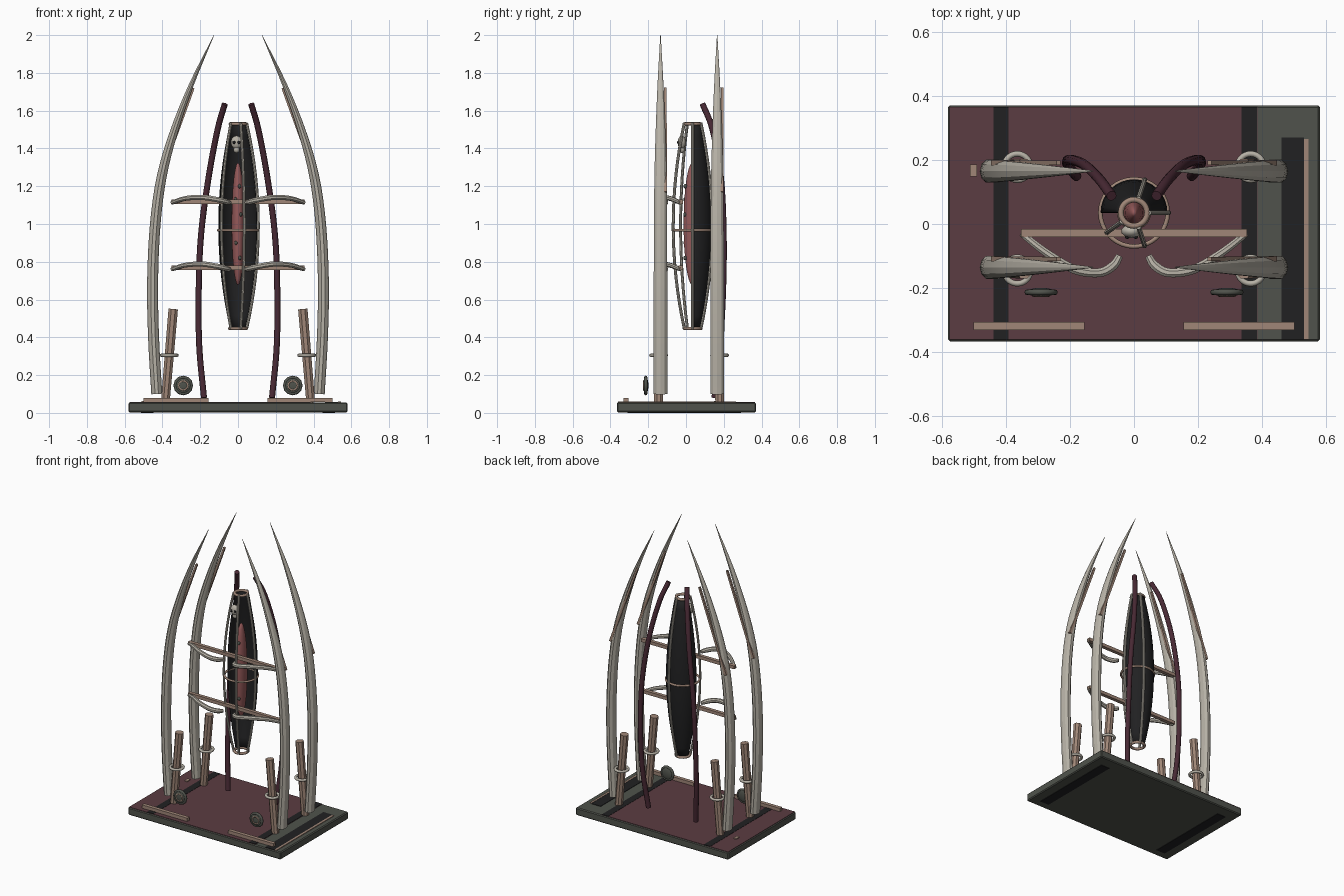
import bpy, bmesh, math
from mathutils import Vector, Matrix

if "Cube" in bpy.data.objects:
    bpy.data.objects.remove(bpy.data.objects["Cube"])

def mat(name, r, g, b):
    m = bpy.data.materials.new(name)
    m.diffuse_color = (r, g, b, 1)
    m.use_nodes = True
    m.node_tree.nodes["Principled BSDF"].inputs["Base Color"].default_value = m.diffuse_color
    return m

BONE = mat("bone grey", .47, .44, .38)
TAN = mat("tan", .35, .24, .185)
PLUM = mat("plum floor", .105, .045, .054)
CABLE = mat("dark plum", .065, .022, .034)
GREEN = mat("grey green", .08, .086, .072)
BLACK = mat("black", .015, .015, .016)
PINK = mat("flesh pink", .30, .10, .10)

def finish(name, bm, m, smooth=None):
    bmesh.ops.recalc_face_normals(bm, faces=bm.faces)
    me = bpy.data.meshes.new(name)
    bm.to_mesh(me)
    bm.free()
    me.materials.append(m)
    ob = bpy.data.objects.new(name, me)
    bpy.context.collection.objects.link(ob)
    if smooth:
        bpy.ops.object.select_all(action='DESELECT')
        ob.select_set(True)
        bpy.context.view_layer.objects.active = ob
        bpy.ops.object.shade_smooth_by_angle(angle=math.radians(smooth))
    return ob

def box(name, m, x0, x1, y0, y1, z0, z1, bevel=0):
    bm = bmesh.new()
    bmesh.ops.create_cube(bm, size=1)
    for v in bm.verts:
        v.co = ((x0 + x1) / 2 + v.co.x * (x1 - x0), (y0 + y1) / 2 + v.co.y * (y1 - y0),
                (z0 + z1) / 2 + v.co.z * (z1 - z0))
    if bevel:
        bmesh.ops.bevel(bm, geom=bm.edges[:], offset=bevel, segments=1, affect='EDGES')
    return finish(name, bm, m)

def spline(pts, n=5):
    """Catmull-Rom through points of any dimension."""
    P = [Vector(p) for p in pts]
    P = [2 * P[0] - P[1]] + P + [2 * P[-1] - P[-2]]
    out = []
    for i in range(1, len(P) - 2):
        a, b, c, d = P[i - 1:i + 3]
        for k in range(n):
            t = k / n
            out.append(.5 * (2 * b + (c - a) * t + (2 * a - 5 * b + 4 * c - d) * t * t
                             + (3 * b - a - 3 * c + d) * t ** 3))
    return out + [P[-2]]

def sweep(name, m, pts, sides=8, ref=(0, 1, 0), wide=1, smooth=40):
    """Tube through (x, y, z, radius) points; 'wide' stretches it along ref."""
    bm = bmesh.new()
    rings = []
    for i, p in enumerate(pts):
        a, b = pts[max(i - 1, 0)], pts[min(i + 1, len(pts) - 1)]
        t = (Vector(b[:3]) - Vector(a[:3])).normalized()
        u = Vector(ref)
        u = (u - t * u.dot(t)).normalized()
        w = t.cross(u)
        ring = []
        for k in range(sides):
            g = 2 * math.pi * (k + .5) / sides
            ring.append(bm.verts.new(Vector(p[:3]) + p[3] * (u * math.cos(g) * wide + w * math.sin(g))))
        rings.append(ring)
    for r, s in zip(rings, rings[1:]):
        for k in range(sides):
            bm.faces.new((r[k], r[(k + 1) % sides], s[(k + 1) % sides], s[k]))
    bm.faces.new(rings[0])
    bm.faces.new(rings[-1])
    return finish(name, bm, m, smooth)

def ring(name, m, c, R, r, n=28, axis='Z'):
    bpy.ops.mesh.primitive_torus_add(location=c, major_radius=R, minor_radius=r,
                                     major_segments=n, minor_segments=8,
                                     rotation=(math.pi / 2 if axis == 'Y' else 0, 0, 0))
    ob = bpy.context.object
    ob.name = name
    ob.data.materials.append(m)
    bpy.ops.object.shade_smooth_by_angle(angle=math.radians(50))

def ball(name, m, c, s, seg=20):
    bm = bmesh.new()
    bmesh.ops.create_uvsphere(bm, u_segments=seg, v_segments=seg * 2 // 3, radius=1,
                              matrix=Matrix.Translation(c) @ Matrix.Diagonal((*s, 1)))
    finish(name, bm, m, 60)

# Base slab with floor sheet, stripes, side pad and underside runners
box("base_slab", GREEN, -.58, .58, -.366, .37, .003, .055, .006)
box("floor_sheet", PLUM, -.575, .385, -.361, .365, .053, .057)
for x in (-.415, .36):
    box("floor_stripe", BLACK, x - .024, x + .024, -.361, .365, .054, .0585)
box("side_pad", BLACK, .46, .53, -.361, .27, .053, .058)
box("side_trim", TAN, .53, .545, -.361, .265, .053, .0595)
box("floor_peg", TAN, -.512, -.49, .148, .185, .055, .062)
for x in (-.48, .48):
    box("underside_runner", BLACK, x - .033, x + .033, -.31, .29, 0, .006)

for s in (-1, 1):
    # Front kerbs and rosettes
    a, b = sorted((s * .155, s * .5))
    box("front_kerb", TAN, a, b, -.33, -.305, .057, .08)
    ball("rosette_disc", GREEN, (s * .29, -.213, .145), (.045, .014, .045), 16)
    ring("rosette_rim", GREEN, (s * .29, -.213, .145), .043, .009, 12, 'Y')
    ring("rosette_inner_ring", TAN, (s * .29, -.222, .145), .024, .005, 12, 'Y')

    for y, py in ((-.135, -.145), (.165, .178)):
        # Curved tusk
        tusk = [(.43, y, .10, .029), (.447, y, .4, .029), (.452, y, .7, .029), (.438, y, 1.0, .028),
                (.404, y, 1.25, .026), (.342, y, 1.48, .021), (.25, y, 1.73, .013), (.127, y, 2.0, .001)]
        sweep("tusk", BONE, spline([(s * p[0],) + p[1:] for p in tusk], 4), 10, wide=1.3, smooth=25)
        # Tan splint behind the upper tusk
        sweep("tusk_splint", TAN, [(s * .438, y + .026, 1.17, .012), (s * .236, y + .026, 1.72, .009)],
              4, smooth=None)
        # Leaning post with collar
        sweep("post", TAN, [(s * .385, py, .055, .025), (s * .343, py, .55, .027)], 8, smooth=25)
        ring("post_collar", BONE, (s * .364, py, .305), .041, .009)

    # Rear cable
    cable = [(.18, .15, .08, .016), (.205, .18, .35, .016), (.208, .197, .65, .016), (.195, .2, .95, .016),
             (.155, .185, 1.25, .016), (.108, .14, 1.5, .016), (.07, .088, 1.635, .016)]
    sweep("rear_cable", CABLE, spline([(s * p[0],) + p[1:] for p in cable]), 10)

    # Bowed arms
    for z in (1.113, .76):
        arm = [(.35, -.03, z, .011), (.28, -.085, z + .022, .013), (.19, -.14, z + .028, .015),
               (.11, -.152, z + .016, .015), (.065, -.13, z + .005, .015), (.045, -.1, z, .012)]
        sweep("bowed_arm", BONE, spline([(s * p[0],) + p[1:] for p in arm]), 8, ref=(0, 0, 1))

# Straight cross bars
for z in (1.118, .768):
    box("cross_bar", TAN, -.353, .353, -.04, -.016, z - .011, z + .011)

# Pod: half shell open to the front
CY, CZ, H = .035, .99, .545
def pod_r(z):
    return .04 + .062 * (1 - ((z - CZ) / H) ** 2)
bm = bmesh.new()
rows = []
for i in range(17):
    z = CZ - H + 2 * H * i / 16
    rows.append([bm.verts.new((pod_r(z) * math.cos(math.pi * k / 16),
                               CY + pod_r(z) * math.sin(math.pi * k / 16), z)) for k in range(17)])
for a, b in zip(rows, rows[1:]):
    for k in range(16):
        bm.faces.new((a[k], a[k + 1], b[k + 1], b[k]))
shell = finish("pod_shell", bm, BLACK, 40)
sol = shell.modifiers.new("thickness", 'SOLIDIFY')
sol.thickness = .005
sol.offset = 0

# Pod ribs and rings
for deg in (0, 72, 216, 288):
    g = math.radians(deg)
    pts = []
    for i in range(17):
        z = CZ - H + 2 * H * i / 16
        r = pod_r(z) + .006
        pts.append((r * math.cos(g), CY + r * math.sin(g), z, .008))
    sweep("pod_rib", BONE, pts, 8, ref=(-math.sin(g), math.cos(g), 0))
ring("pod_top_ring", TAN, (0, CY, 1.53), .041, .009)
ring("pod_bottom_ring", TAN, (0, CY, .447), .044, .009)
ring("pod_waist_ring", TAN, (0, CY, .967), .105, .007, 36)

# Soft core with dark spots
ball("pod_core", PINK, (0, CY, 1.0), (.034, .048, .325))
for x, z in ((.008, 1.2), (-.012, 1.13), (.014, 1.05), (-.01, .9), (.01, .82)):
    ball("core_spot", GREEN, (x, -.003, z), (.009, .012, .012), 8)

# Small mask hung at the top of the pod
ball("mask_head", BONE, (-.008, -.022, 1.432), (.032, .022, .036), 10)
ball("mask_jaw", BONE, (-.008, -.022, 1.395), (.018, .016, .02), 8)
for s in (-1, 1):
    ball("mask_eye", BLACK, (-.008 + s * .013, -.041, 1.432), (.008, .006, .009), 8)
